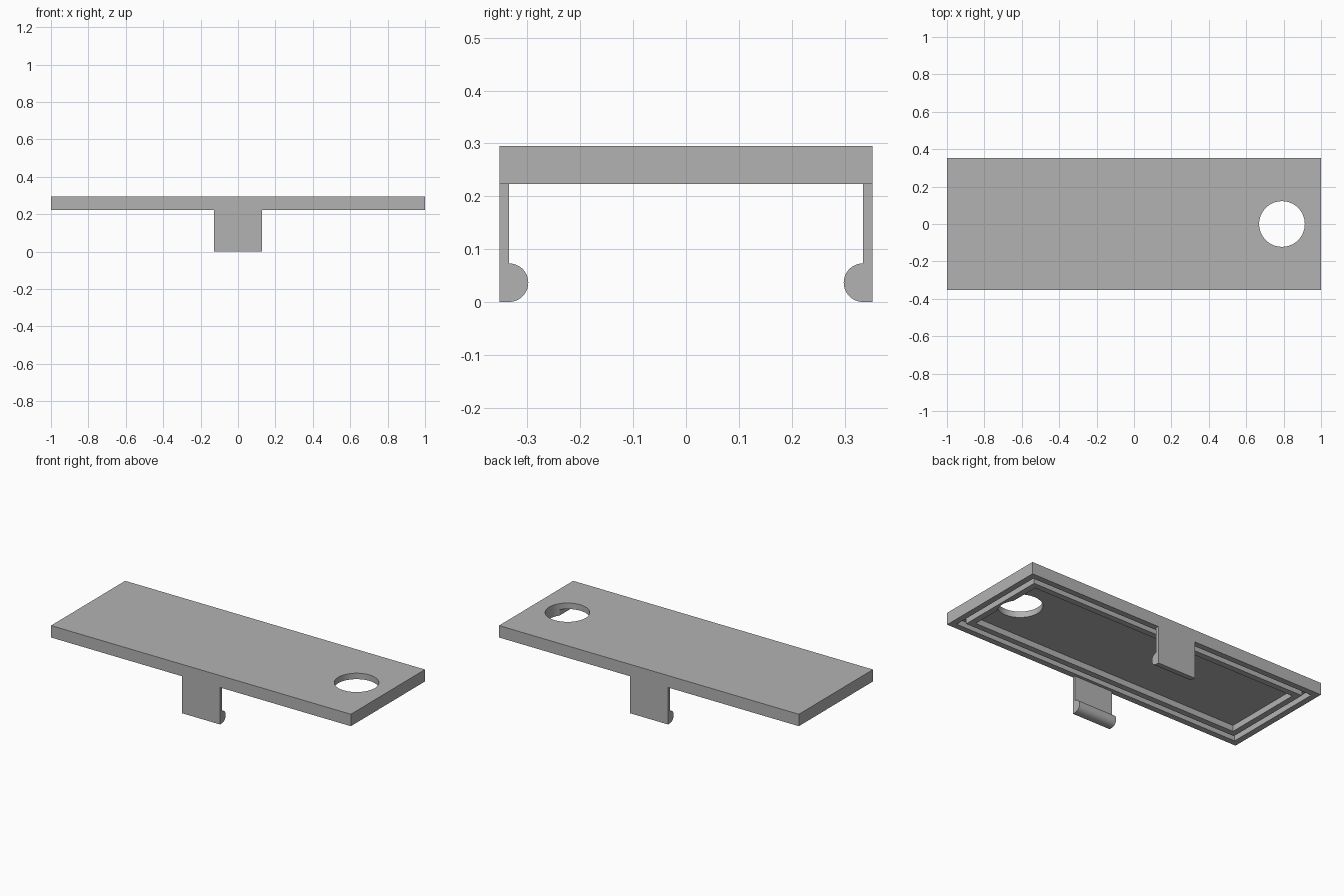
import bpy, bmesh
from math import pi, sin, cos, radians

if "Cube" in bpy.data.objects:
    bpy.data.objects.remove(bpy.data.objects["Cube"], do_unlink=True)

HALF_X, HALF_Y = 1.0, 0.353
TOP, BOTTOM = 0.295, 0.223
FLOOR = BOTTOM + 0.036      # depth of the groove and pocket
RIM = 0.036                 # width of rim, groove and rib
CLIP_X, CLIP_T, BEAD_R = 0.127, 0.018, 0.0365
HOLE_X, HOLE_R = 0.791, 0.122

grey = bpy.data.materials.new("plain grey")
grey.use_nodes = True
grey.diffuse_color = (0.45, 0.45, 0.45, 1)
grey.node_tree.nodes["Principled BSDF"].inputs["Base Color"].default_value = grey.diffuse_color


def make_object(name, bm):
    bmesh.ops.recalc_face_normals(bm, faces=bm.faces)
    mesh = bpy.data.meshes.new(name)
    bm.to_mesh(mesh)
    bm.free()
    mesh.materials.append(grey)
    obj = bpy.data.objects.new(name, mesh)
    bpy.context.collection.objects.link(obj)
    return obj


def activate(obj):
    bpy.ops.object.select_all(action='DESELECT')
    obj.select_set(True)
    bpy.context.view_layer.objects.active = obj


def loft(bm, loops):
    """Join equal closed loops of points and cap both ends."""
    rings = [[bm.verts.new(p) for p in loop] for loop in loops]
    for a, b in zip(rings, rings[1:]):
        for i in range(len(a)):
            j = (i + 1) % len(a)
            bm.faces.new((a[i], a[j], b[j], b[i]))
    bm.faces.new(rings[0])
    bm.faces.new(rings[-1])


def rectangle(inset, z):
    x, y = HALF_X - inset, HALF_Y - inset
    return [(-x, -y, z), (x, -y, z), (x, y, z), (-x, y, z)]


# Cover plate: outer rim, groove, raised rib and central pocket underneath
section = [(0, TOP), (0, BOTTOM), (1, BOTTOM), (1, FLOOR),
           (2, FLOOR), (2, BOTTOM), (3, BOTTOM), (3, FLOOR)]
bm = bmesh.new()
loft(bm, [rectangle(n * RIM, z) for n, z in section])
cover = make_object("cover_plate", bm)

# Round hole through the plate and part of the rib
bm = bmesh.new()
bmesh.ops.create_cone(bm, cap_ends=True, segments=64, radius1=HOLE_R, radius2=HOLE_R, depth=0.4)
bmesh.ops.translate(bm, verts=bm.verts, vec=(HOLE_X, 0, TOP))
cutter = make_object("hole_cutter", bm)
cutter.hide_render = True
cut = cover.modifiers.new("round_hole", 'BOOLEAN')
cut.operation = 'DIFFERENCE'
cut.solver = 'EXACT'
cut.object = cutter
activate(cover)
bpy.ops.object.modifier_apply(modifier=cut.name)
bpy.data.objects.remove(cutter, do_unlink=True)

# Spring clips: thin tabs ending in a half-round bead that faces inward
for name, side in (("front_clip", -1), ("back_clip", 1)):
    inner = HALF_Y - CLIP_T
    profile = [(HALF_Y, 0), (HALF_Y, BOTTOM), (inner, BOTTOM)]
    for i in range(25):
        a = pi * i / 24
        profile.append((inner - BEAD_R * sin(a), BEAD_R + BEAD_R * cos(a)))
    bm = bmesh.new()
    loft(bm, [[(x, side * y, z) for y, z in profile] for x in (-CLIP_X, CLIP_X)])
    activate(make_object(name, bm))
    bpy.ops.object.shade_smooth_by_angle(angle=radians(30))

activate(cover)
bpy.ops.object.shade_smooth_by_angle(angle=radians(30))
